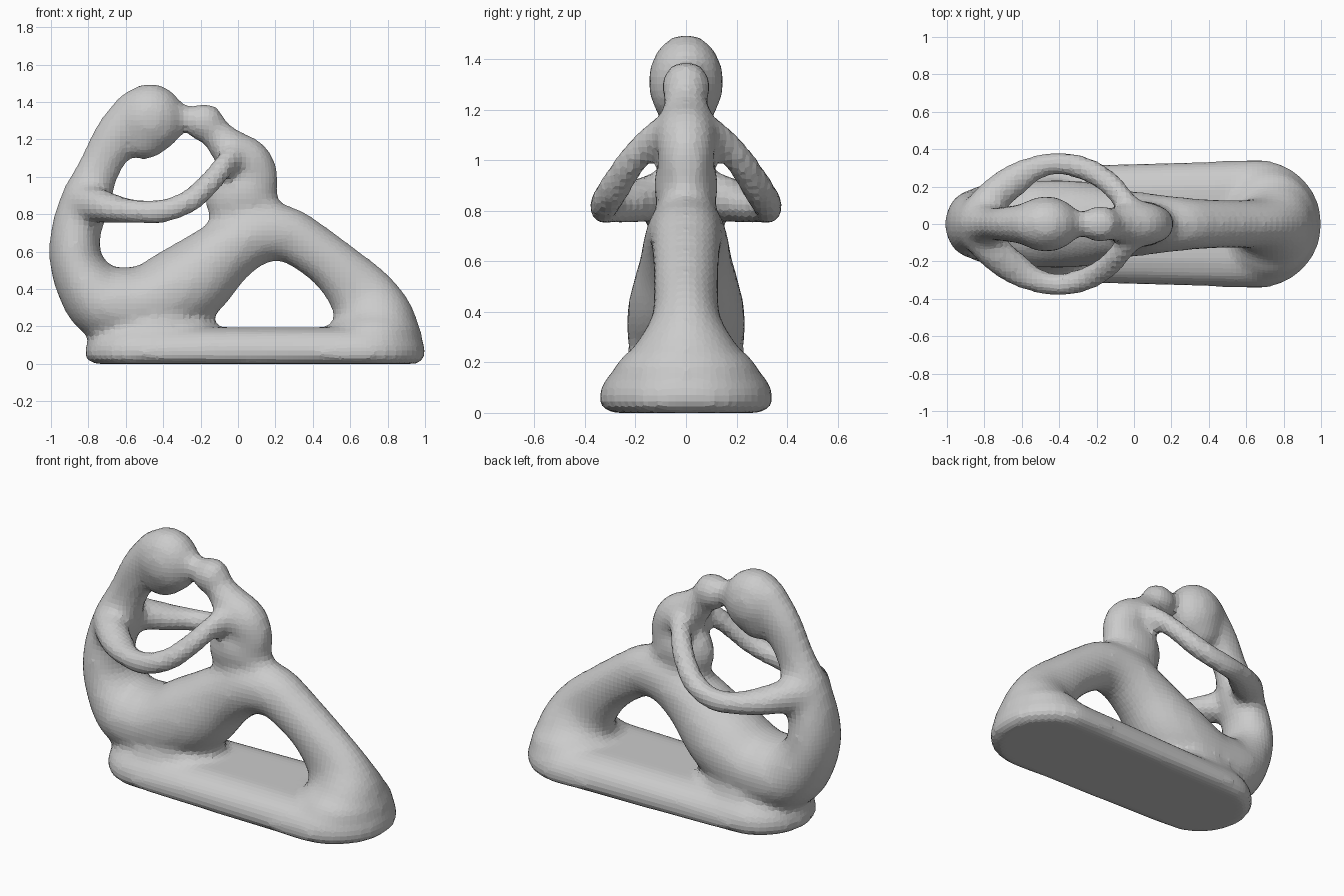
import bpy, bmesh, math
from mathutils import Vector

cube = bpy.data.objects.get("Cube")
if cube:
    bpy.data.objects.remove(cube, do_unlink=True)

bm = bmesh.new()
SIDES = 20


def skin(rings):
    """Close a stack of equal rings into a solid."""
    loops = [[bm.verts.new(p) for p in ring] for ring in rings]
    n = len(loops[0])
    for a, b in zip(loops, loops[1:]):
        for i in range(n):
            j = (i + 1) % n
            bm.faces.new((a[i], a[j], b[j], b[i]))
    bm.faces.new(loops[0][::-1])
    bm.faces.new(loops[-1])


def spline(rows, steps=5):
    """Smooth interpolation through rows of numbers."""
    pts = [Vector(r) for r in rows]
    pts = [2 * pts[0] - pts[1]] + pts + [2 * pts[-1] - pts[-2]]
    out = []
    for a, b, c, d in zip(pts, pts[1:], pts[2:], pts[3:]):
        for k in range(steps):
            t = k / steps
            out.append(b + (c - a) * (t / 2) + (2 * a - 5 * b + 4 * c - d) * (t * t / 2)
                       + (3 * b - a - 3 * c + d) * (t ** 3 / 2))
    return out + [pts[-2]]


def limb(rows, side=1):
    """Tube along x, y, z with half-thickness and half-width."""
    path = spline(rows)
    rings = []
    for i, p in enumerate(path):
        tangent = path[min(i + 1, len(path) - 1)] - path[max(i - 1, 0)]
        t = Vector(tangent[:3]).normalized()
        across = Vector((0, 1, 0))
        if abs(t.y) > 0.01:
            across = Vector((0, 0, 1)).cross(t).normalized()
        up = t.cross(across).normalized()
        ring = []
        for k in range(SIDES):
            a = math.tau * k / SIDES
            q = Vector(p[:3]) + up * (p[3] * math.sin(a)) + across * (p[4] * math.cos(a))
            ring.append((q.x, q.y * side, q.z))
        rings.append(ring)
    skin(rings)


def ball(centre, radii):
    made = bmesh.ops.create_uvsphere(bm, u_segments=24, v_segments=14, radius=1)["verts"]
    for v in made:
        v.co = Vector(centre) + Vector(c * r for c, r in zip(v.co, radii))


# Plinth: a slab with round ends, slightly narrower at the hip end
def outline(inset, z):
    ring = []
    for k in range(64):
        a = math.tau * (k + 0.5) / 64
        right = math.cos(a) > 0
        radius = (0.345 if right else 0.31) - inset
        centre = 0.66 if right else -0.51
        ring.append((centre + radius * math.cos(a), radius * math.sin(a), z))
    return ring


skin([outline(i, z) for i, z in
      ((0.045, 0.0), (0.005, 0.025), (0.0, 0.07), (0.015, 0.12), (0.055, 0.165), (0.13, 0.195))])

# Back: from the head down through the neck and shoulders to the hips
limb([(-0.52, 0, 1.34, 0.15, 0.12),
      (-0.65, 0, 1.21, 0.125, 0.10),
      (-0.745, 0, 1.04, 0.115, 0.09),
      (-0.815, 0, 0.87, 0.135, 0.13),
      (-0.87, 0, 0.68, 0.135, 0.165),
      (-0.85, 0, 0.50, 0.15, 0.19),
      (-0.72, 0, 0.33, 0.20, 0.23),
      (-0.55, 0, 0.31, 0.21, 0.235)])

# Lap, raised knees and shins sweeping down to the plinth
limb([(-0.72, 0, 0.32, 0.18, 0.22),
      (-0.50, 0, 0.32, 0.205, 0.235),
      (-0.28, 0, 0.42, 0.225, 0.23),
      (-0.07, 0, 0.595, 0.18, 0.185),
      (0.09, 0, 0.69, 0.165, 0.165),
      (0.25, 0, 0.695, 0.15, 0.145),
      (0.38, 0, 0.625, 0.14, 0.135),
      (0.53, 0, 0.51, 0.145, 0.13),
      (0.665, 0, 0.36, 0.185, 0.14),
      (0.72, 0, 0.235, 0.225, 0.22),
      (0.745, 0, 0.11, 0.235, 0.28)])
ball((0.73, 0, 0.155), (0.255, 0.29, 0.14))
ball((-0.45, 0, 0.20), (0.33, 0.24, 0.14))

# Large head
ball((-0.47, 0, 1.31), (0.185, 0.15, 0.19))
ball((-0.50, 0, 1.22), (0.13, 0.12, 0.13))

# Child: body, neck and head, touching the large head
limb([(0.03, 0, 0.68, 0.18, 0.12),
      (0.03, 0, 0.81, 0.185, 0.115),
      (0.025, 0, 0.90, 0.20, 0.13),
      (0.08, 0, 0.99, 0.14, 0.11),
      (0.05, 0, 1.08, 0.13, 0.12),
      (-0.04, 0, 1.15, 0.11, 0.11),
      (-0.12, 0, 1.23, 0.085, 0.085),
      (-0.18, 0, 1.28, 0.08, 0.08)])
ball((-0.18, 0, 1.29), (0.11, 0.10, 0.105))
limb([(-0.42, 0, 1.33, 0.09, 0.08), (-0.29, 0, 1.32, 0.065, 0.065),
      (-0.18, 0, 1.30, 0.075, 0.07)])

# Arms: each pair of arms meets in one ring around the child
for side in (1, -1):
    limb([(-0.86, 0.03, 0.86, 0.11, 0.09),
          (-0.76, 0.14, 0.85, 0.095, 0.095),
          (-0.64, 0.235, 0.825, 0.075, 0.09),
          (-0.54, 0.295, 0.815, 0.065, 0.07),
          (-0.41, 0.325, 0.815, 0.065, 0.062),
          (-0.26, 0.295, 0.87, 0.065, 0.066),
          (-0.14, 0.225, 0.98, 0.06, 0.065),
          (-0.06, 0.14, 1.075, 0.065, 0.06),
          (0.02, 0.05, 1.12, 0.07, 0.06)], side)

# Fuse the parts into one carved figure with soft joins
bmesh.ops.recalc_face_normals(bm, faces=bm.faces)
mesh = bpy.data.meshes.new("seated_figures")
bm.to_mesh(mesh)
bm.free()
figure = bpy.data.objects.new("seated_figures", mesh)
bpy.context.collection.objects.link(figure)

stone = bpy.data.materials.new("grey_stone")
stone.use_nodes = True
colour = (0.6, 0.6, 0.6, 1)
stone.diffuse_color = colour
stone.node_tree.nodes["Principled BSDF"].inputs["Base Color"].default_value = colour
mesh.materials.append(stone)

fuse = figure.modifiers.new("fuse", "REMESH")
fuse.mode = "VOXEL"
fuse.voxel_size = 0.028
fuse.use_smooth_shade = False
soften = figure.modifiers.new("soften", "SMOOTH")
soften.factor = 0.5
soften.iterations = 8
